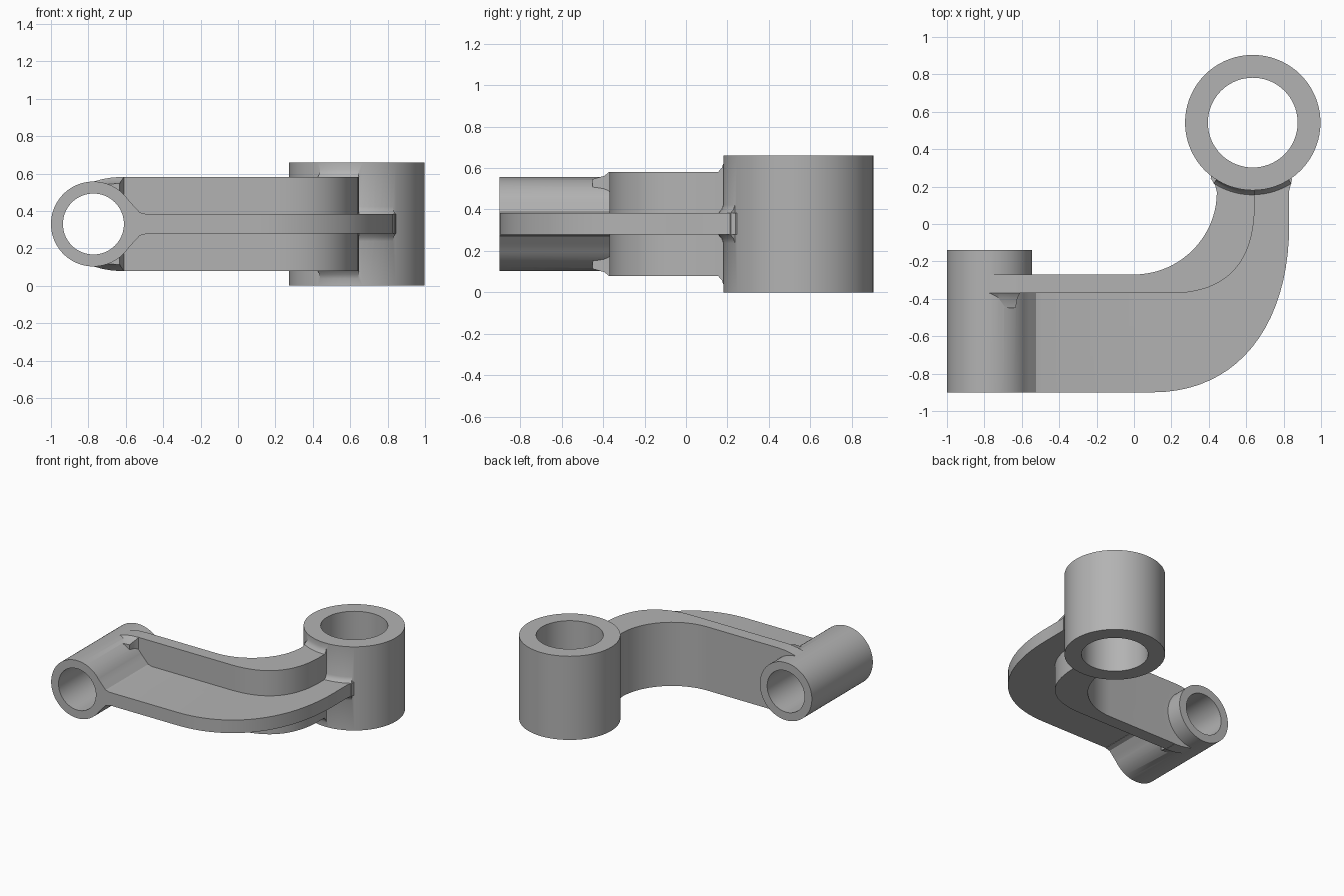
import bpy, bmesh, math
from mathutils import Vector

if "Cube" in bpy.data.objects:
    bpy.data.objects.remove(bpy.data.objects["Cube"])

grey = bpy.data.materials.new("cast_grey")
grey.diffuse_color = (0.45, 0.45, 0.45, 1)
grey.use_nodes = True
grey.node_tree.nodes["Principled BSDF"].inputs["Base Color"].default_value = grey.diffuse_color

MID = 0.33                      # mid height of the casting
TX, TY, TR = 0.635, 0.542, 0.362    # upright boss
HX, HR = -0.773, 0.227              # lying boss


def loft(name, rings):
    """Closed solid through matching rings of points."""
    bm = bmesh.new()
    loops = [[bm.verts.new(p) for p in r] for r in rings]
    n = len(loops[0])
    for a, b in zip(loops, loops[1:]):
        for i in range(n):
            j = (i + 1) % n
            bm.faces.new((a[i], a[j], b[j], b[i]))
    bm.faces.new(loops[0][::-1])
    bm.faces.new(loops[-1])
    bmesh.ops.recalc_face_normals(bm, faces=bm.faces)
    me = bpy.data.meshes.new(name)
    bm.to_mesh(me)
    bm.free()
    me.materials.append(grey)
    ob = bpy.data.objects.new(name, me)
    bpy.context.collection.objects.link(ob)
    return ob


def flat(pts, z):
    return [(x, y, z) for x, y in pts]


def upright(pts, y):
    return [(x, y, z) for x, z in pts]


def circle(cx, cy, r, n=72):
    return [(cx + r * math.cos(2 * math.pi * i / n),
             cy + r * math.sin(2 * math.pi * i / n)) for i in range(n)]


def bezier(a, b, c, d, n=20):
    a, b, c, d = map(Vector, (a, b, c, d))
    out = []
    for i in range(n + 1):
        t = i / n
        s = 1 - t
        out.append(tuple(a * s**3 + b * 3 * s * s * t + c * 3 * s * t * t + d * t**3))
    return out


def mirror_z(pts):
    """Outline closed by reflecting it in the mid height."""
    return pts + [(x, 2 * MID - z) for x, z in reversed(pts)]


def sector(x0, x1, r):
    """Slice of the upright boss facing the arm."""
    a0 = -math.acos((x0 - TX) / TR)
    a1 = -math.acos((x1 - TX) / TR)
    arc = [a0 + (a1 - a0) * i / 12 for i in range(13)]
    return ([(TX + r * math.cos(a), TY + r * math.sin(a)) for a in arc]
            + [(TX + 0.3 * math.cos(a), TY + 0.3 * math.sin(a)) for a in reversed(arc)])


# Tall curved wall
inner = bezier((0.0, -0.27), (0.245, -0.27), (0.443, -0.07), (0.443, 0.17))
outer = bezier((0.2, -0.37), (0.5, -0.37), (0.645, -0.2), (0.645, 0.1))
wall_pts = ([(-0.62, -0.27)] + inner + [(0.435, 0.205), (0.41, 0.245), (0.42, 0.29), (0.67, 0.29),
            (0.645, 0.2)] + outer[::-1] + [(-0.62, -0.37)])
arm = loft("curved_arm", [flat(wall_pts, 0.08), flat(wall_pts, 0.582)])

# Flat web along the outside of the wall
rim = bezier((0.1, -0.9), (0.55, -0.9), (0.83, -0.55), (0.83, 0.0))
buried = bezier((0.1, -0.32), (0.4, -0.32), (0.545, -0.15), (0.545, 0.15))
web_pts = ([(-0.58, -0.9)] + rim + [(0.83, 0.18), (0.845, 0.24), (0.82, 0.28), (0.545, 0.28)]
           + buried[::-1] + [(-0.58, -0.32)])
web = loft("web", [flat(web_pts, 0.28), flat(web_pts, 0.383)])

# Bosses
tall = circle(TX, TY, TR)
tall_boss = loft("upright_boss", [flat(tall, 0), flat(tall, 0.66)])
lying = circle(HX, MID, HR)
side_boss = loft("lying_boss", [upright(lying, -0.9), upright(lying, -0.14)])

# Wall end blending tangentially over the lying boss
cap = mirror_z([(-0.78, 0.555), (-0.72, 0.571), (-0.67, 0.579), (-0.61, 0.582)])
small = [(HX + (x - HX) * 0.86, MID + (z - MID) * 0.86) for x, z in cap]
mid = [(HX + (x - HX) * 0.92, MID + (z - MID) * 0.92) for x, z in cap]
end_blend = loft("wall_end", [upright(small, -0.45), upright(mid, -0.395),
                              upright(cap, -0.37), upright(cap, -0.27)])

# Fillet between web and lying boss
flare = mirror_z([(-0.61, 0.485), (-0.56, 0.43), (-0.525, 0.392), (-0.49, 0.383)])
web_fillet = loft("web_fillet", [upright(flare, -0.9), upright(flare, -0.32)])


# Fillets where wall and web run into the upright boss
def collar(name, x0, x1, half):
    steps = [(-half - 0.06, 0.355), (-half - 0.02, 0.37), (-half, 0.388),
             (half, 0.388), (half + 0.02, 0.37), (half + 0.06, 0.355)]
    return loft(name, [flat(sector(x0, x1, r), MID + h) for h, r in steps])


wall_collar = collar("wall_collar", 0.44, 0.645, 0.25)
web_collar = collar("web_collar", 0.62, 0.828, 0.05)

# Bores
b1, b2 = circle(TX, TY, 0.24), circle(HX, MID, 0.163)
bore_a = loft("upright_bore", [flat(b1, -0.1), flat(b1, 0.8)])
bore_b = loft("lying_bore", [upright(b2, -1.0), upright(b2, 0.0)])

# Fuse everything into one casting
bpy.context.view_layer.objects.active = arm
arm.select_set(True)
joins = [(o, 'UNION') for o in (web, tall_boss, side_boss, end_blend,
                                web_fillet, wall_collar, web_collar)]
for ob, op in joins + [(bore_a, 'DIFFERENCE'), (bore_b, 'DIFFERENCE')]:
    m = arm.modifiers.new(op.lower(), 'BOOLEAN')
    m.operation, m.solver, m.object = op, 'EXACT', ob
    bpy.ops.object.modifier_apply(modifier=m.name)
    bpy.data.objects.remove(ob)

bpy.ops.object.shade_smooth_by_angle(angle=math.radians(30))
